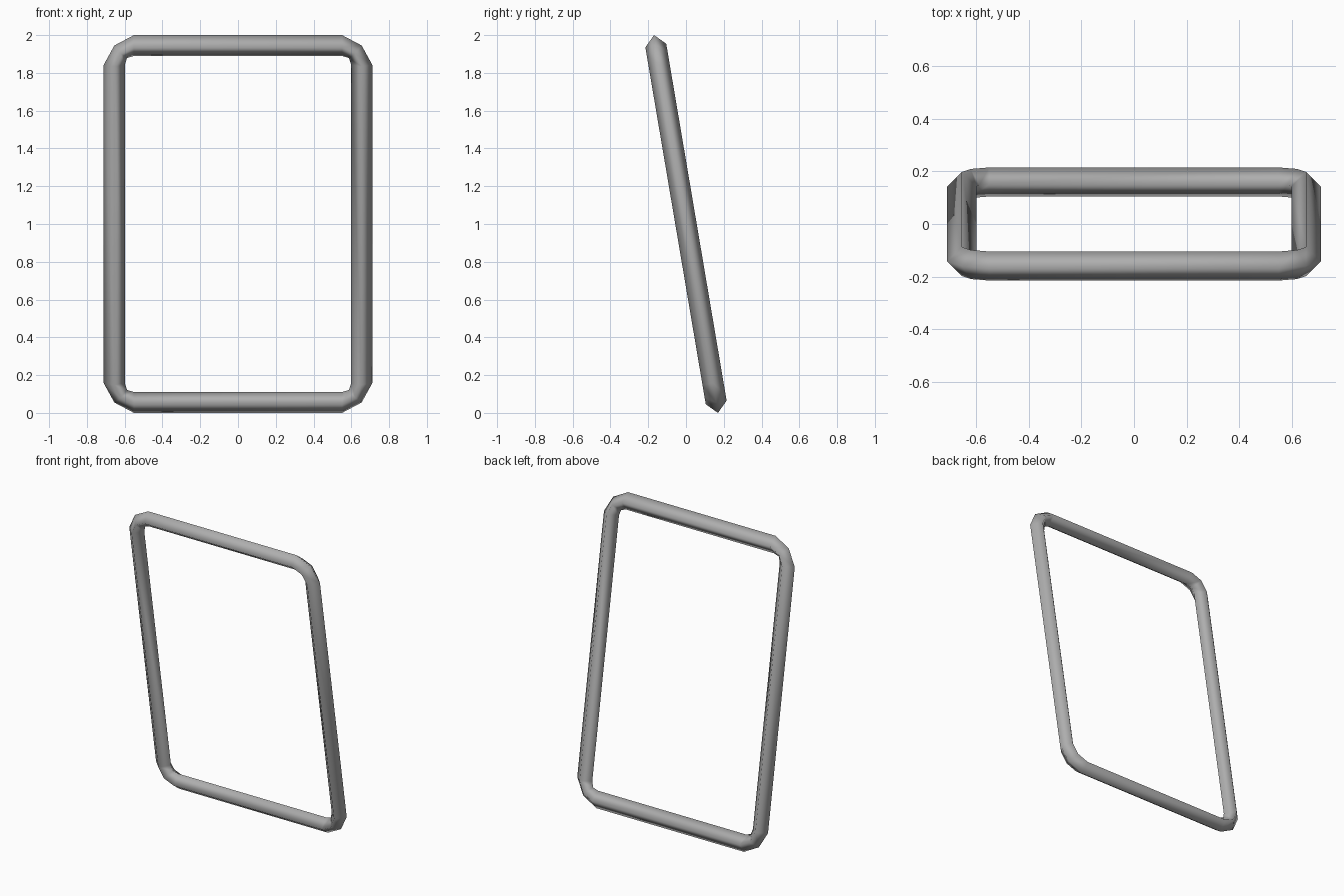
import bpy, bmesh
from math import radians, cos, sin, pi
from mathutils import Vector, Matrix

if "Cube" in bpy.data.objects:
    bpy.data.objects.remove(bpy.data.objects["Cube"])

TILT = radians(9.6)
HALF_W, HALF_H = 0.711, 1 / cos(TILT)  # outer half size in the frame's own plane
CORNER = 0.16                          # outer corner radius
R = 0.056                              # tube radius

bm = bmesh.new()
rings = []

# Diamond-section rings around a rounded rectangle, three per corner
for i, (sx, sz) in enumerate([(1, 1), (-1, 1), (-1, -1), (1, -1)]):
    centre = Vector((sx * (HALF_W - CORNER), 0, sz * (HALF_H - CORNER)))
    for k in range(3):
        a = (i + k / 2) * pi / 2
        out = Vector((cos(a), 0, sin(a)))
        outer, inner = (0.147, 0.052) if k == 1 else (CORNER, CORNER - 2 * R)
        mid = (outer + inner) / 2
        points = [out * outer, out * mid + Vector((0, -R, 0)),
                  out * inner, out * mid + Vector((0, R, 0))]
        rings.append([bm.verts.new(centre + p) for p in points])

# Skin the closed loop
for i, ring in enumerate(rings):
    nxt = rings[(i + 1) % len(rings)]
    for j in range(4):
        m = (j + 1) % 4
        bm.faces.new((ring[j], ring[m], nxt[m], nxt[j]))
bmesh.ops.recalc_face_normals(bm, faces=bm.faces)

# Lean the frame and stand it on the ground
bm.transform(Matrix.Translation((0, 0, 1)) @ Matrix.Rotation(TILT, 4, 'X'))
for f in bm.faces:
    f.smooth = True

mesh = bpy.data.meshes.new("tube_frame")
bm.to_mesh(mesh)
bm.free()

# Dark grey finish
grey = bpy.data.materials.new("dark_grey")
grey.diffuse_color = (0.42, 0.42, 0.42, 1)
grey.use_nodes = True
grey.node_tree.nodes["Principled BSDF"].inputs["Base Color"].default_value = grey.diffuse_color
mesh.materials.append(grey)
bpy.context.collection.objects.link(bpy.data.objects.new("tube_frame", mesh))
